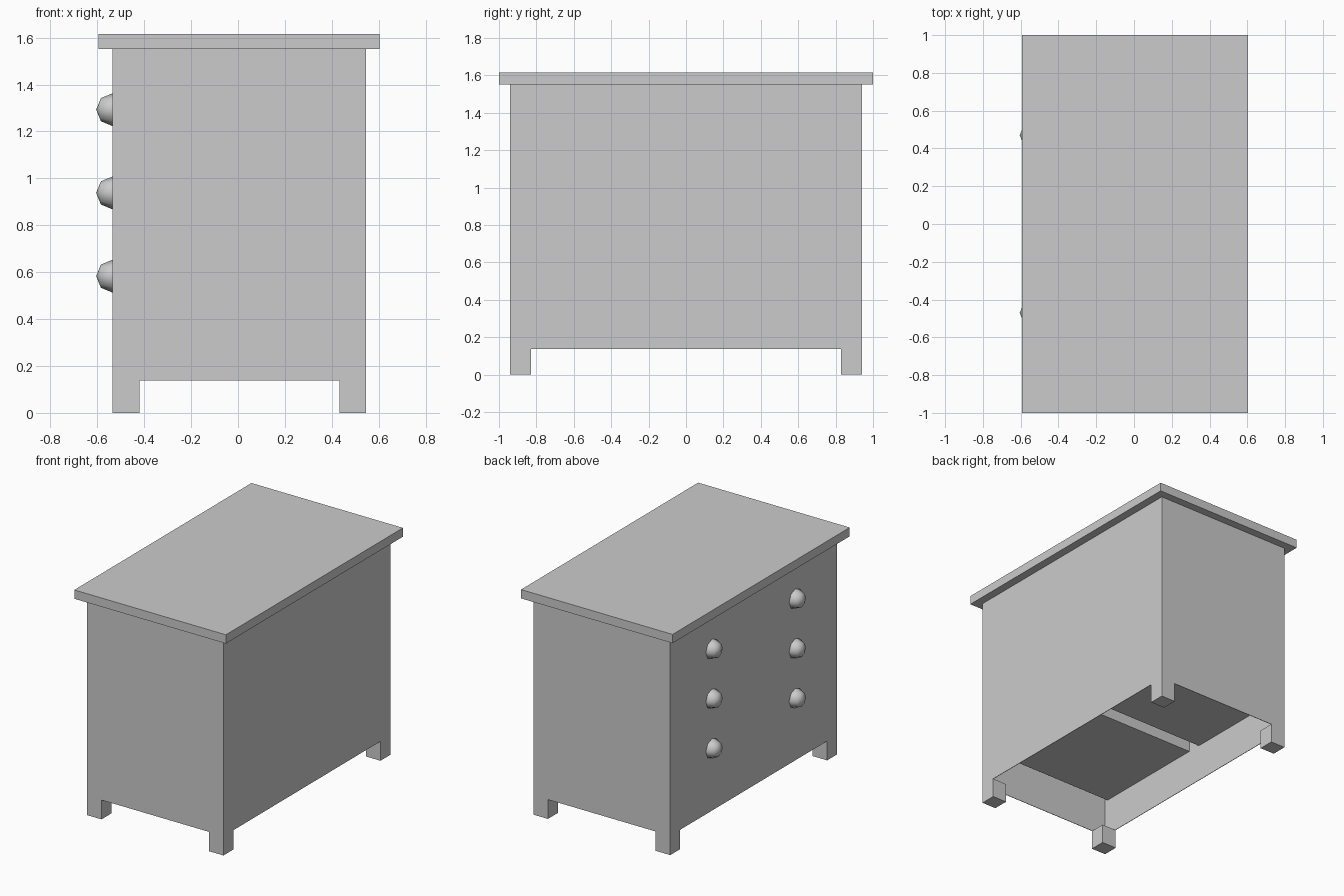
import bpy, bmesh, math
from mathutils import Matrix, Vector

if "Cube" in bpy.data.objects:
    bpy.data.objects.remove(bpy.data.objects["Cube"], do_unlink=True)

grey = bpy.data.materials.new("plain_grey")
grey.use_nodes = True
colour = (0.6, 0.6, 0.6, 1)
grey.diffuse_color = colour
grey.node_tree.nodes["Principled BSDF"].inputs["Base Color"].default_value = colour


def finish(name, bm):
    mesh = bpy.data.meshes.new(name)
    bm.to_mesh(mesh)
    bm.free()
    mesh.materials.append(grey)
    obj = bpy.data.objects.new(name, mesh)
    bpy.context.collection.objects.link(obj)
    return obj


def box(name, low, high, open_bottom=False):
    low, high = Vector(low), Vector(high)
    bm = bmesh.new()
    place = Matrix.Translation((low + high) / 2) @ Matrix.Diagonal((*(high - low), 1))
    bmesh.ops.create_cube(bm, size=1, matrix=place)
    if open_bottom:
        bm.normal_update()
        bmesh.ops.delete(bm, geom=[f for f in bm.faces if f.normal.z < -0.5], context="FACES")
    return finish(name, bm)


BACK, FRONT, HALF = 0.545, -0.535, 0.942
APRON, TOP = 0.138, 1.552

# Overhanging top slab
box("top_slab", (-0.594, -1, TOP), (0.604, 1, 1.615))

# Thin-walled case, open underneath
case = box("case", (FRONT, -HALF, APRON), (BACK, HALF, TOP), open_bottom=True)
shell = case.modifiers.new("wall_thickness", "SOLIDIFY")
shell.thickness = 0.005
shell.offset = -1

# Square corner legs
for end, x0, x1 in (("drawer_side", FRONT, -0.42), ("rear_side", 0.432, BACK)):
    for side, y0, y1 in (("right", -HALF, -0.83), ("left", 0.83, HALF)):
        box(f"leg_{end}_{side}", (x0, y0, 0), (x1, y1, APRON))

# Three rows of paired drawers, each with a rounded knob
for row in range(3):
    z = 0.58 + row * 0.355
    for side, sign in (("right", -1), ("left", 1)):
        ys = sorted((sign * 0.05, sign * 0.91))
        box(f"drawer_{row + 1}_{side}", (FRONT + 0.005, ys[0], z - 0.175),
            (BACK - 0.02, ys[1], z + 0.175))
        bm = bmesh.new()
        place = Matrix.Translation((FRONT, sign * 0.47, z + 0.003)) @ Matrix.Rotation(math.pi / 2, 4, "Y")
        bmesh.ops.create_uvsphere(bm, u_segments=8, v_segments=4, radius=0.07, matrix=place)
        for face in bm.faces:
            face.smooth = True
        finish(f"knob_{row + 1}_{side}", bm)
